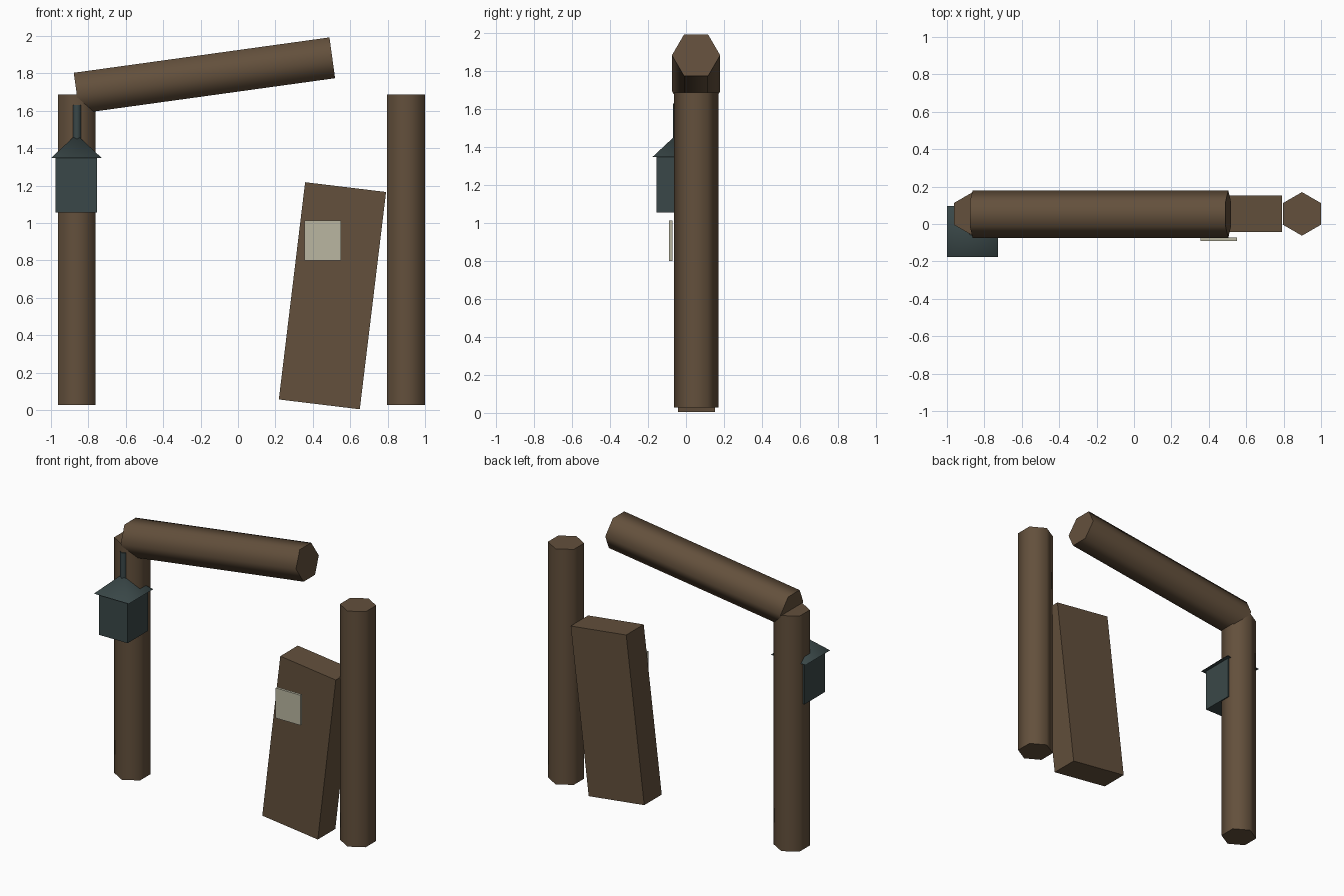
import bpy, bmesh
from math import radians, sin, cos, pi, hypot, atan2
from mathutils import Matrix

if "Cube" in bpy.data.objects:
    bpy.data.objects.remove(bpy.data.objects["Cube"])


def material(name, rgb):
    m = bpy.data.materials.new(name)
    m.diffuse_color = (*rgb, 1)
    m.use_nodes = True
    m.node_tree.nodes["Principled BSDF"].inputs["Base Color"].default_value = m.diffuse_color
    return m


WOOD = material("brown wood", (0.125, 0.080, 0.045))
IRON = material("dark teal iron", (0.042, 0.064, 0.065))
PAPER = material("pale paper", (0.49, 0.468, 0.356))


def finish(name, bm, mat, matrix):
    """Store the mesh; smooth edges below 65 degrees, keep the rest sharp."""
    bmesh.ops.recalc_face_normals(bm, faces=bm.faces)
    for f in bm.faces:
        f.smooth = True
    for e in bm.edges:
        e.smooth = e.calc_face_angle(0) < radians(65)
    me = bpy.data.meshes.new(name)
    bm.to_mesh(me)
    bm.free()
    me.materials.append(mat)
    ob = bpy.data.objects.new(name, me)
    ob.matrix_world = matrix
    bpy.context.collection.objects.link(ob)
    return ob


def prism(name, sides, radius, height, mat, matrix, start=pi / 2, pointed=False):
    """Upright prism from z=0 to height, or a pyramid if pointed."""
    bm = bmesh.new()
    angles = [start + 2 * pi * i / sides for i in range(sides)]
    ring = [(radius * cos(a), radius * sin(a)) for a in angles]
    low = [bm.verts.new((x, y, 0)) for x, y in ring]
    bm.faces.new(low)
    if pointed:
        tip = bm.verts.new((0, 0, height))
        for i in range(sides):
            bm.faces.new((low[i], low[(i + 1) % sides], tip))
    else:
        top = [bm.verts.new((x, y, height)) for x, y in ring]
        bm.faces.new(top)
        for i in range(sides):
            j = (i + 1) % sides
            bm.faces.new((low[i], low[j], top[j], top[i]))
    return finish(name, bm, mat, matrix)


def box(name, size, centre, mat, tilt=0):
    bm = bmesh.new()
    bmesh.ops.create_cube(bm, size=1)
    bmesh.ops.scale(bm, vec=size, verts=bm.verts)
    return finish(name, bm, mat, Matrix.Translation(centre) @ Matrix.Rotation(tilt, 4, 'Y'))


# Two hexagonal posts
for side, x in (("left", -0.862), ("right", 0.898)):
    prism(side + "_post", 6, 0.1165, 1.66, WOOD, Matrix.Translation((x, 0.054, 0.028)))

# Fallen crossbeam, resting on the left post
x0, z0, x1, z1 = -0.863, 1.694, 0.504, 1.883
prism("crossbeam", 6, 0.127, hypot(x1 - x0, z1 - z0), WOOD,
      Matrix.Translation((x0, 0.053, z0)) @
      Matrix.Rotation(pi / 2 - atan2(z1 - z0, x1 - x0), 4, 'Y'))

# Leaning door plank and the notice in front of it
box("leaning_door", (0.436, 0.195, 1.17), (0.505, 0.056, 0.611), WOOD, radians(6.9))
box("notice", (0.193, 0.018, 0.212), (0.453, -0.081, 0.906), PAPER)

# Lantern on the left post
lx, ly = -0.864, -0.041
box("lantern_body", (0.222, 0.228, 0.295), (lx, ly, 1.2025), IRON)
prism("lantern_roof", 4, 0.136 * 2 ** 0.5, 0.127, IRON,
      Matrix.Translation((lx, ly, 1.347)), start=pi / 4, pointed=True)
prism("lantern_rod", 6, 0.025, 0.19, IRON, Matrix.Translation((lx + 0.003, ly - 0.002, 1.44)))
